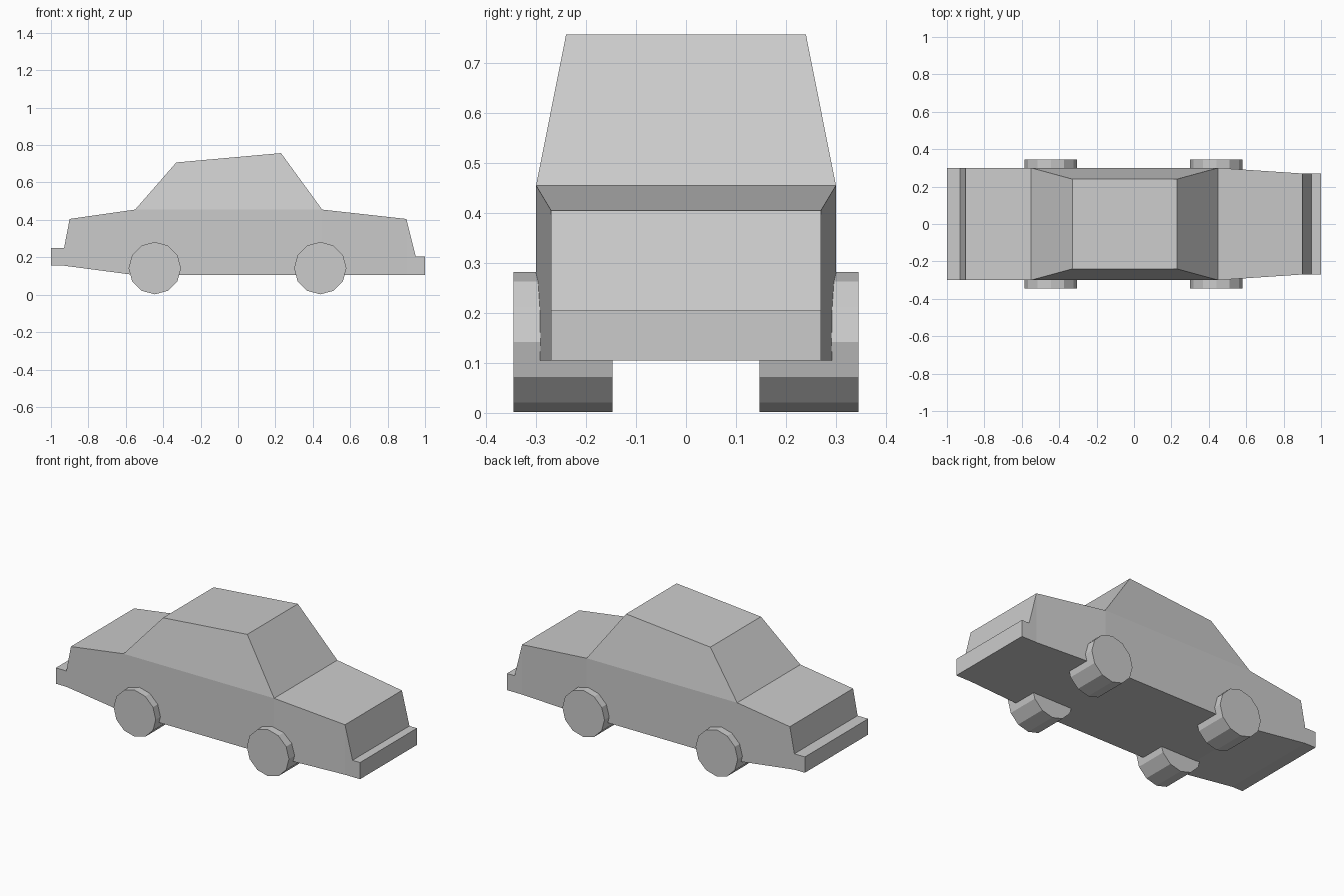
import bpy
import bmesh
import math

cube = bpy.data.objects.get("Cube")
if cube:
    bpy.data.objects.remove(cube, do_unlink=True)

# One plain grey for the whole car
grey = bpy.data.materials.new("plain_grey")
grey.use_nodes = True
colour = (0.6, 0.6, 0.6, 1.0)
grey.diffuse_color = colour
grey.node_tree.nodes["Principled BSDF"].inputs["Base Color"].default_value = colour


def finish(name, bm):
    bmesh.ops.recalc_face_normals(bm, faces=bm.faces)
    mesh = bpy.data.meshes.new(name)
    bm.to_mesh(mesh)
    bm.free()
    mesh.materials.append(grey)
    obj = bpy.data.objects.new(name, mesh)
    bpy.context.collection.objects.link(obj)
    return obj


def side_prism(profile, half_width):
    """Extrude a side profile (x, z) across the full width in y."""
    bm = bmesh.new()
    face = bm.faces.new([bm.verts.new((x, -half_width, z)) for x, z in profile])
    side = bmesh.ops.extrude_face_region(bm, geom=[face])["geom"]
    verts = [v for v in side if isinstance(v, bmesh.types.BMVert)]
    bmesh.ops.translate(bm, vec=(0, 2 * half_width, 0), verts=verts)
    return bm


# Body with both bumpers, narrowing along the bonnet
WIDE, NARROW = 0.30, 0.27
TAPER_START, TAPER_END = 0.45, 0.90
body = side_prism([
    (-1, 0.155), (-1, 0.25), (-0.93, 0.25), (-0.90, 0.405),
    (-0.55, 0.455), (TAPER_START, 0.455), (TAPER_END, 0.405),
    (0.95, 0.205), (1, 0.205), (1, 0.105), (-0.55, 0.105), (-0.93, 0.155),
], WIDE)
for x in (TAPER_START, TAPER_END):
    bmesh.ops.bisect_plane(body, geom=body.verts[:] + body.edges[:] + body.faces[:],
                           dist=1e-4, plane_co=(x, 0, 0), plane_no=(1, 0, 0))
for v in body.verts:
    t = min(max((v.co.x - TAPER_START) / (TAPER_END - TAPER_START), 0), 1)
    v.co.y = math.copysign(WIDE + (NARROW - WIDE) * t, v.co.y)
finish("body", body)

# Cabin, leaning inwards to the roof
cabin = side_prism([(-0.55, 0.455), (-0.33, 0.707), (0.23, 0.757), (0.45, 0.455)], WIDE)
for v in cabin.verts:
    if v.co.z > 0.6:
        v.co.y = math.copysign(0.24, v.co.y)
# the underside sits on the body, so it is left open
cabin.faces.ensure_lookup_table()
base = [f for f in cabin.faces if all(v.co.z < 0.5 for v in f.verts)]
bmesh.ops.delete(cabin, geom=base, context='FACES_ONLY')
finish("cabin", cabin)

# Four twelve-sided wheels
RADIUS = 0.14
rim = [(RADIUS * math.cos(math.tau * i / 12), RADIUS * math.sin(math.tau * i / 12))
       for i in range(12)]
for end, x in (("front", 0.44), ("rear", -0.445)):
    for side, s in (("left", 1), ("right", -1)):
        wheel = finish(f"{end}_{side}_wheel", side_prism(rim, 0.099))
        wheel.location = (x, s * 0.246, RADIUS + 0.002)
